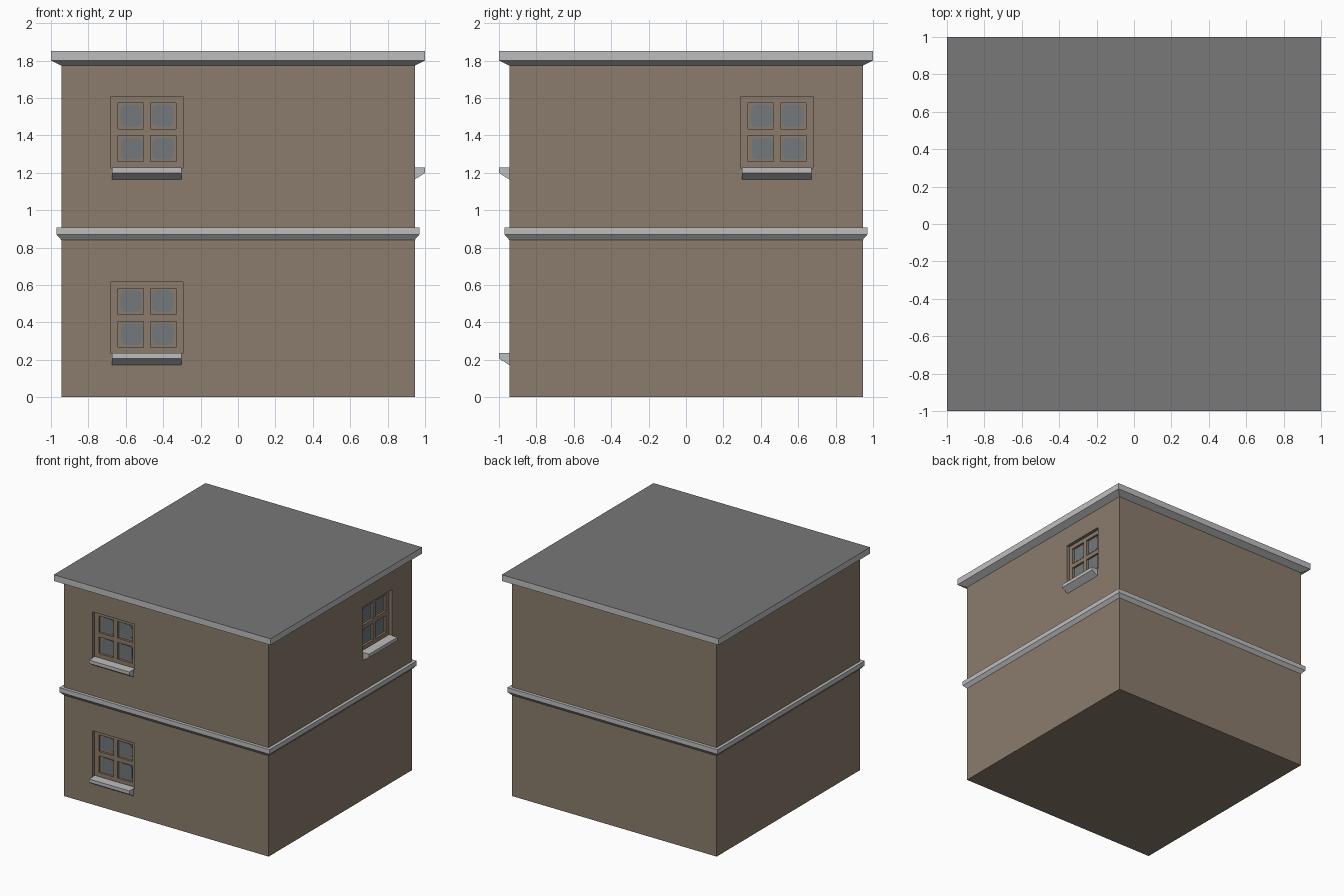
import bpy, bmesh, math
from mathutils import Matrix, Vector

if "Cube" in bpy.data.objects:
    bpy.data.objects.remove(bpy.data.objects["Cube"])


def material(name, r, g, b):
    def lin(c):
        c /= 255
        return ((c + 0.055) / 1.055) ** 2.4
    m = bpy.data.materials.new(name)
    m.diffuse_color = (lin(r), lin(g), lin(b), 1)
    m.use_nodes = True
    m.node_tree.nodes["Principled BSDF"].inputs["Base Color"].default_value = m.diffuse_color
    return m


WALL = material("brown wall", 139, 124, 109)
TRIM = material("light grey trim", 190, 190, 190)
ROOF = material("dark grey roof", 120, 120, 120)
GLASS = material("window glass", 115, 120, 124)
HALF = 0.945      # half width of the walls
DEPTH = 0.045     # window recess


def finish(name, bm, mats, matrix=Matrix()):
    bmesh.ops.recalc_face_normals(bm, faces=bm.faces)
    me = bpy.data.meshes.new(name)
    bm.to_mesh(me)
    bm.free()
    for m in mats:
        me.materials.append(m)
    ob = bpy.data.objects.new(name, me)
    bpy.context.collection.objects.link(ob)
    me.transform(matrix)
    return ob


def square_stack(name, levels, mats):
    """Solid through square sections given as (half width, height)."""
    bm = bmesh.new()
    rings = [[bm.verts.new((sx * h, sy * h, z))
              for sx, sy in ((-1, -1), (1, -1), (1, 1), (-1, 1))] for h, z in levels]
    for a, b in zip(rings, rings[1:]):
        for i in range(4):
            j = (i + 1) % 4
            bm.faces.new((a[i], a[j], b[j], b[i]))
    bm.faces.new(rings[0][::-1])
    top = bm.faces.new(rings[-1])
    top.material_index = len(mats) - 1
    return finish(name, bm, mats)


def add_box(bm, x0, x1, y0, y1, z0, z1):
    m = Matrix.Translation(((x0 + x1) / 2, (y0 + y1) / 2, (z0 + z1) / 2))
    m = m @ Matrix.Diagonal((x1 - x0, y1 - y0, z1 - z0, 1))
    bmesh.ops.create_cube(bm, size=1, matrix=m)


def extrude_outline(bm, points, direction):
    face = bm.faces.new([bm.verts.new(p) for p in points])
    out = bmesh.ops.extrude_face_region(bm, geom=[face])
    verts = [v for v in out["geom"] if isinstance(v, bmesh.types.BMVert)]
    bmesh.ops.translate(bm, verts=verts, vec=Vector(direction))


# Walls, belt course and overhanging roof slab
walls = square_stack("walls", [(HALF, 0), (HALF, 1.79)], [WALL])
square_stack("belt_course", [(HALF - 0.001, 0.84), (0.97, 0.87), (0.97, 0.908),
                             (HALF - 0.001, 0.908)], [TRIM])
square_stack("roof_slab", [(HALF - 0.001, 1.772), (1, 1.80), (1, 1.852)], [TRIM, ROOF])


def window(label, u, z, angle):
    """Window centred at u along the wall and height z, built on the front then turned."""
    turn = Matrix.Rotation(angle, 4, "Z") @ Matrix.Translation((u, 0, z))
    w, h, back = 0.193, 0.191, -HALF + DEPTH
    # recess cut into the wall
    bm = bmesh.new()
    add_box(bm, -w, w, -HALF - 0.1, back, -h, h)
    cutter = finish(label + "_cutter", bm, [WALL], turn)
    cutter.hide_render = True
    mod = walls.modifiers.new("recess", "BOOLEAN")
    mod.operation, mod.solver, mod.object = "DIFFERENCE", "EXACT", cutter
    bpy.context.view_layer.objects.active = walls
    bpy.ops.object.modifier_apply(modifier=mod.name)
    bpy.data.objects.remove(cutter)
    # frame and glazing bars
    bm = bmesh.new()
    y0, y1 = back - 0.018, back + 0.002
    for s in (-1, 1):
        add_box(bm, *sorted((s * 0.155, s * w)), y0, y1, -h, h)
        add_box(bm, -0.155, 0.155, y0, y1, *sorted((s * 0.157, s * h)))
    add_box(bm, -0.018, 0.018, y0, y1, -0.157, 0.157)
    for s in (-1, 1):
        add_box(bm, *sorted((s * 0.018, s * 0.155)), y0, y1, -0.018, 0.018)
    finish(label + "_frame", bm, [WALL], turn)
    # four round-cornered panes
    bm = bmesh.new()
    half, r = 0.058, 0.028
    for px, pz in ((-0.083, 0.09), (0.083, 0.09), (-0.08, -0.087), (0.086, -0.087)):
        pts = []
        for q in range(4):
            mid = math.radians(45 + 90 * q)
            cx = px + math.copysign(half - r, math.cos(mid))
            cz = pz + math.copysign(half - r, math.sin(mid))
            for k in range(4):
                a = math.radians(90 * q + 30 * k)
                pts.append((cx + r * math.cos(a), back + 0.002, cz + r * math.sin(a)))
        extrude_outline(bm, pts, (0, -0.006, 0))
    finish(label + "_panes", bm, [GLASS], turn)
    # sill with sloping underside
    bm = bmesh.new()
    profile = ((-1.0, -0.189), (-1.0, -0.217), (-HALF, -0.252), (-0.925, -0.252), (-0.925, -0.189))
    extrude_outline(bm, [(-0.187, y, zz) for y, zz in profile], (0.372, 0, 0))
    finish(label + "_sill", bm, [TRIM], turn)


window("front_upper_window", -0.487, 1.416, 0)
window("front_lower_window", -0.487, 0.424, 0)
window("right_upper_window", 0.487, 1.416, math.pi / 2)
